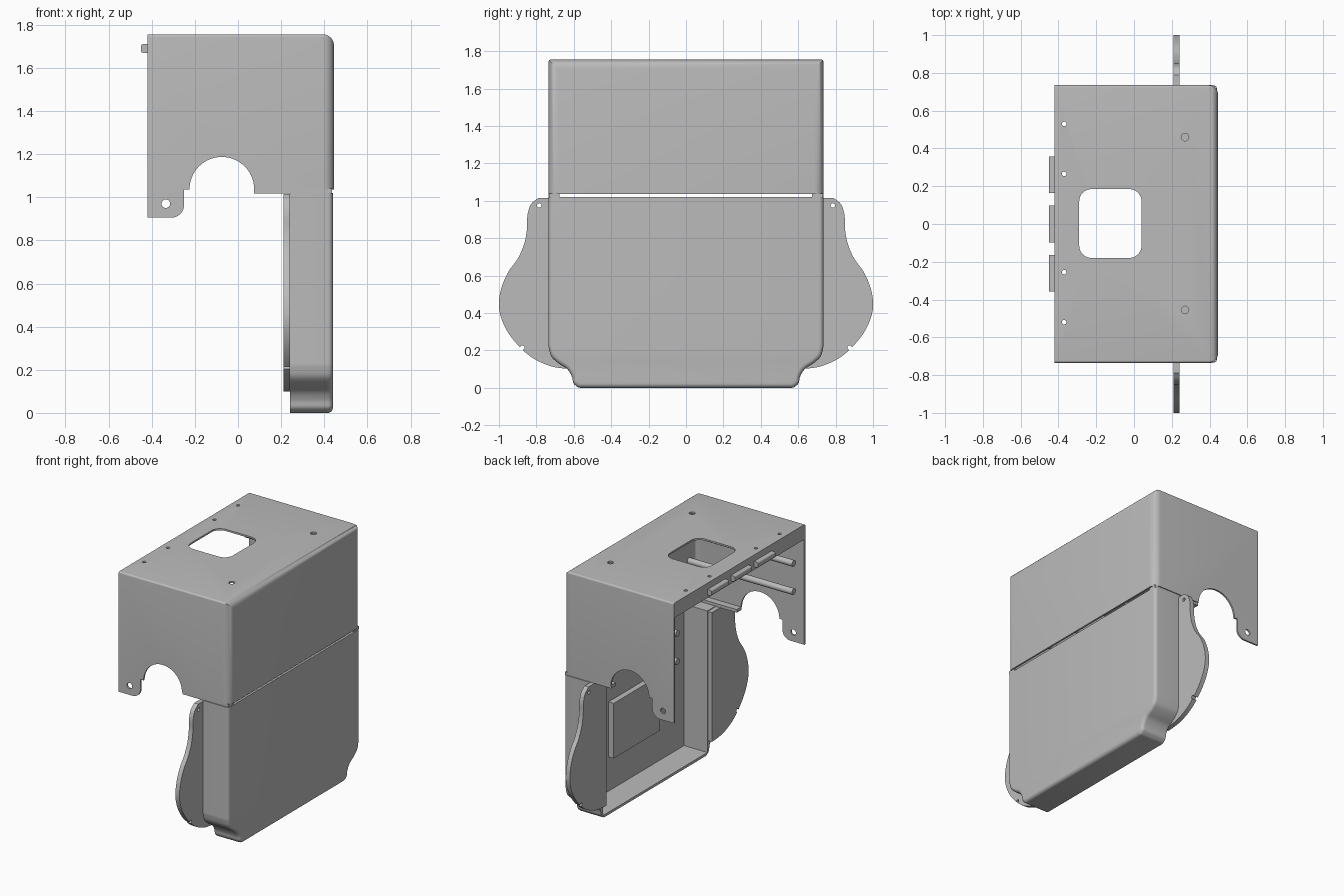
import bpy, bmesh, math
from mathutils import Vector

cube = bpy.data.objects.get("Cube")
if cube:
    bpy.data.objects.remove(cube, do_unlink=True)

grey = bpy.data.materials.new("plain_grey")
grey.use_nodes = True
GREY = (0.5, 0.5, 0.5, 1)
grey.diffuse_color = GREY
grey.node_tree.nodes["Principled BSDF"].inputs["Base Color"].default_value = GREY


def finish(name, bm):
    bmesh.ops.recalc_face_normals(bm, faces=bm.faces)
    me = bpy.data.meshes.new(name)
    bm.to_mesh(me)
    bm.free()
    me.materials.append(grey)
    ob = bpy.data.objects.new(name, me)
    bpy.context.collection.objects.link(ob)
    return ob


def round_edges(bm, rule, radius, segments=6):
    """Bevel the edges whose midpoint and direction satisfy the rule."""
    edges = [e for e in bm.edges
             if rule((e.verts[0].co + e.verts[1].co) / 2,
                     (e.verts[1].co - e.verts[0].co).normalized())]
    bmesh.ops.bevel(bm, geom=edges, offset=radius, segments=segments,
                    profile=0.5, affect='EDGES', clamp_overlap=True)


def box(name, lo, hi, *rounds):
    bm = bmesh.new()
    bmesh.ops.create_cube(bm, size=1)
    lo, hi = Vector(lo), Vector(hi)
    for v in bm.verts:
        v.co = (lo + hi) / 2 + v.co * (hi - lo)
    for rule, radius in rounds:
        round_edges(bm, rule, radius)
    return finish(name, bm)


def prism(name, outline, axis, a, b, rule=None, radius=0):
    """Extrude a flat outline along x (outline in yz) or y (outline in xz)."""
    place = {'x': lambda p: (a, p[0], p[1]), 'y': lambda p: (p[0], a, p[1])}[axis]
    bm = bmesh.new()
    face = bm.faces.new([bm.verts.new(place(p)) for p in outline])
    new = bmesh.ops.extrude_face_region(bm, geom=[face])['geom']
    step = Vector((b - a, 0, 0) if axis == 'x' else (0, b - a, 0))
    bmesh.ops.translate(bm, vec=step, verts=[g for g in new if isinstance(g, bmesh.types.BMVert)])
    if rule:
        round_edges(bm, rule, radius)
    return finish(name, bm)


def rod(name, centre, radius, length, axis):
    bm = bmesh.new()
    bmesh.ops.create_cone(bm, cap_ends=True, segments=24, radius1=radius,
                          radius2=radius, depth=length)
    ob = finish(name, bm)
    turn = Vector((0, 0, 1)).rotation_difference(
        Vector({'x': (1, 0, 0), 'y': (0, 1, 0), 'z': (0, 0, 1)}[axis])).to_matrix().to_4x4()
    ob.data.transform(turn)
    ob.data.transform(turn.Translation(centre))
    return ob


def cut(ob, *cutters):
    bpy.context.view_layer.objects.active = ob
    for c in cutters:
        mod = ob.modifiers.new("cut", 'BOOLEAN')
        mod.operation, mod.solver, mod.object = 'DIFFERENCE', 'EXACT', c
        bpy.ops.object.modifier_apply(modifier=mod.name)
        bpy.data.objects.remove(c, do_unlink=True)


def arc(cx, cz, r, start, end, n):
    return [(cx + r * math.cos(math.radians(start + (end - start) * i / n)),
             cz + r * math.sin(math.radians(start + (end - start) * i / n)))
            for i in range(n + 1)]


def smooth_path(points, n=5):
    """Catmull-Rom curve through the points."""
    p = [Vector(q) for q in points]
    p = [2 * p[0] - p[1]] + p + [2 * p[-1] - p[-2]]
    out = []
    for a, b, c, d in zip(p, p[1:], p[2:], p[3:]):
        for i in range(n):
            t = i / n
            out.append(tuple(b + (c - a) * t / 2 + (a - b * 2.5 + c * 2 - d / 2) * t * t
                             + ((b - c) * 1.5 + (d - a) / 2) * t ** 3))
    return out + [tuple(points[-1])]


# Upper cover: rounded hood, open underneath and towards -x
def hood(name, lo, hi, big, small):
    front = lambda m, d: m.x > hi[0] - .001 and m.z > lo[2] + .01
    sides = lambda m, d: m.z > hi[2] - .001 and abs(m.y) > hi[1] - .001 and abs(d.x) > .9
    return box(name, lo, hi, (front, big), (sides, small))


cover = hood("upper_cover", (-.42, -.735, .905), (.445, .735, 1.755), .05, .012)
arch = ([(-.31, .8)] + arc(-.31, .965, .06, -90, 0, 8) + [(-.25, 1.037), (-.225, 1.037)]
        + arc(-.075, 1.037, .15, 180, 0, 28)[1:] + [(1, 1.037), (1, .8)])
cut(cover,
    hood("cavity", (-.408, -.723, .5), (.433, .723, 1.743), .04, .004),
    box("opening", (-.7, -.723, .4), (-.3, .723, 1.65)),
    prism("arch", arch, 'y', -1, 1),
    box("window", (-.29, -.18, 1.6), (.04, .185, 1.9), (lambda m, d: abs(d.z) > .9, .065)),
    rod("tab_holes", (-.335, 0, .97), .02, 3, 'y'),
    *[rod("hole", (-.37, y, 1.75), .012, .08, 'z') for y in (-.52, -.255, .265, .53)],
    *[rod("hole", (.27, y, 1.75), .02, .08, 'z') for y in (-.455, .46)])

# Lower cover: tray open towards -x, with a narrowed foot
side = [(.735, 1.02), (.735, .23)] + smooth_path(
    [(.735, .22), (.72, .168), (.68, .13), (.635, .1), (.61, .06), (.602, .025), (.58, .004)])
side.append((.565, 0))
tray = prism("lower_cover", side + [(-y, z) for y, z in reversed(side)], 'x', .242, .44,
             lambda m, d: m.x > .439 and m.z < 1.01, .03)
cut(tray, box("cavity", (.1, -.585, .018), (.425, .585, 1.2)))
panel = box("inner_panel", (.385, -.26, .26), (.43, .26, .65))

# Side ears with screw holes, and hems joining the two covers
ear = smooth_path([(.62, .1), (.72, .115), (.82, .16), (.9, .23), (.96, .31), (.993, .39),
                   (1, .46), (.985, .54), (.95, .62), (.9, .69), (.865, .77), (.85, .85),
                   (.848, .92), (.83, .98), (.79, 1.015)])
ear = [(.59, .1)] + ear + [(.59, 1.015)]
ears, hems, rods = [], [], []
for s, label in ((1, "back"), (-1, "front")):
    plate = prism(label + "_ear", [(s * y, z) for y, z in ear], 'x', .21, .242)
    cut(plate, *[rod("hole", (.22, s * y, z), .012, .2, 'x')
                 for y, z in ((.785, .975), (.875, .215))])
    ears.append(plate)
    y0, y1 = sorted((s * .675, s * .729))
    hems.append(box(label + "_hem", (.075, y0, 1.018), (.436, y1, 1.04)))
    # Long support rods beside each side wall
    for z, level in ((1.5, "upper"), (1.3, "lower")):
        rods.append(rod(f"{label}_{level}_rod", (.02, s * .65, z), .022, .82, 'x'))

# Three bars on the lip
bars = [box("lip_bar", (-.45, y - .097, 1.67), (-.41, y + .097, 1.71),
            (lambda m, d: m.x < -.449 and abs(d.y) > .9, .01)) for y in (-.26, 0, .26)]

bpy.ops.object.select_all(action='DESELECT')
for ob in [cover, tray, panel] + ears + hems + rods + bars:
    ob.select_set(True)
bpy.context.view_layer.objects.active = cover
bpy.ops.object.shade_smooth_by_angle(angle=math.radians(35))
